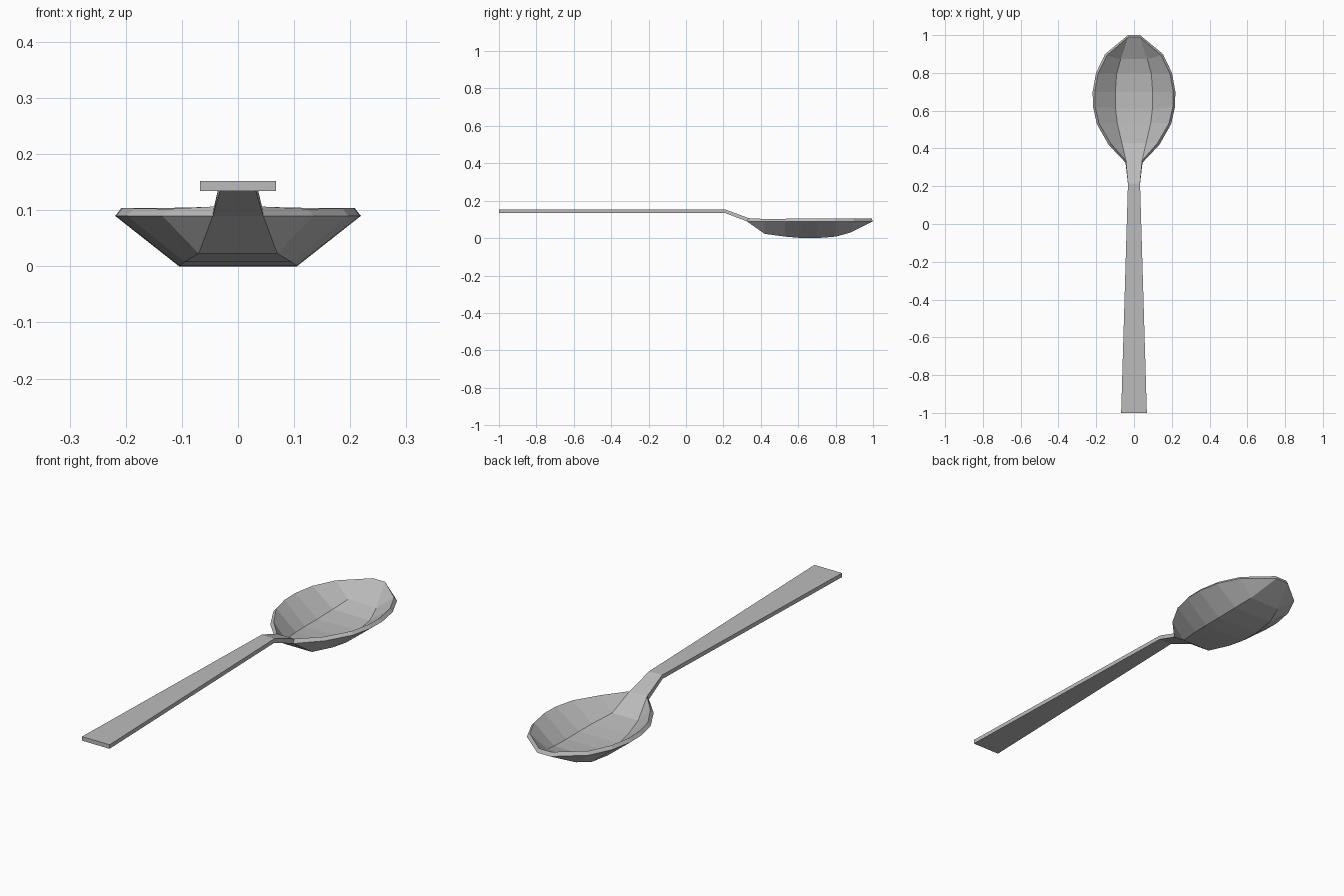
import bpy
import bmesh

if "Cube" in bpy.data.objects:
    bpy.data.objects.remove(bpy.data.objects["Cube"], do_unlink=True)

THICKNESS = 0.018
RIM_Z = 0.09

# Flat steel colour
steel = bpy.data.materials.new("steel_grey")
steel.use_nodes = True
colour = (0.5, 0.5, 0.5, 1.0)
steel.diffuse_color = colour
steel.node_tree.nodes["Principled BSDF"].inputs["Base Color"].default_value = colour

# Centre strip from handle end to tip: (y, half width, z)
handle = [(-1.0, 0.068, 0.134), (0.21, 0.032, 0.134), (0.325, 0.045, RIM_Z)]
floor = [(0.42, 0.07, 0.023), (0.53, 0.095, 0.008), (0.61, 0.104, 0.001),
         (0.70, 0.105, 0.0), (0.80, 0.098, 0.008), (0.88, 0.075, 0.03)]
tip = [(1.0, 0.032, RIM_Z)]

# Bowl rim beside each floor station: (y, half width)
rim = [(0.42, 0.135), (0.53, 0.197), (0.62, 0.217),
       (0.70, 0.219), (0.80, 0.201), (0.90, 0.153)]

bm = bmesh.new()


def pair(y, half, z):
    """Mirrored vertices on the two sides of the spoon."""
    return [bm.verts.new((side * half, y, z)) for side in (-1, 1)]


strip = [pair(*p) for p in handle + floor + tip]
edge = [pair(y, half, RIM_Z) for y, half in rim]

# Handle, neck and bowl floor
for a, b in zip(strip, strip[1:]):
    bm.faces.new((a[0], a[1], b[1], b[0]))

# Bowl walls, closing to triangles at the neck and the tip
inner = strip[len(handle):-1]
neck, end = strip[len(handle) - 1], strip[-1]
for s in (0, 1):
    bm.faces.new((neck[s], inner[0][s], edge[0][s]))
    bm.faces.new((inner[-1][s], end[s], edge[-1][s]))
    for i in range(len(rim) - 1):
        bm.faces.new((inner[i][s], inner[i + 1][s], edge[i + 1][s], edge[i][s]))

# Make every face point up, so the sheet thickens upward
bm.normal_update()
for f in bm.faces:
    if f.normal.z < 0:
        f.normal_flip()

mesh = bpy.data.meshes.new("spoon")
bm.to_mesh(mesh)
bm.free()
mesh.materials.append(steel)
spoon = bpy.data.objects.new("spoon", mesh)
bpy.context.collection.objects.link(spoon)

# Sheet thickness
solid = spoon.modifiers.new("sheet_thickness", 'SOLIDIFY')
solid.thickness = THICKNESS
solid.offset = 1.0
solid.use_even_offset = True
